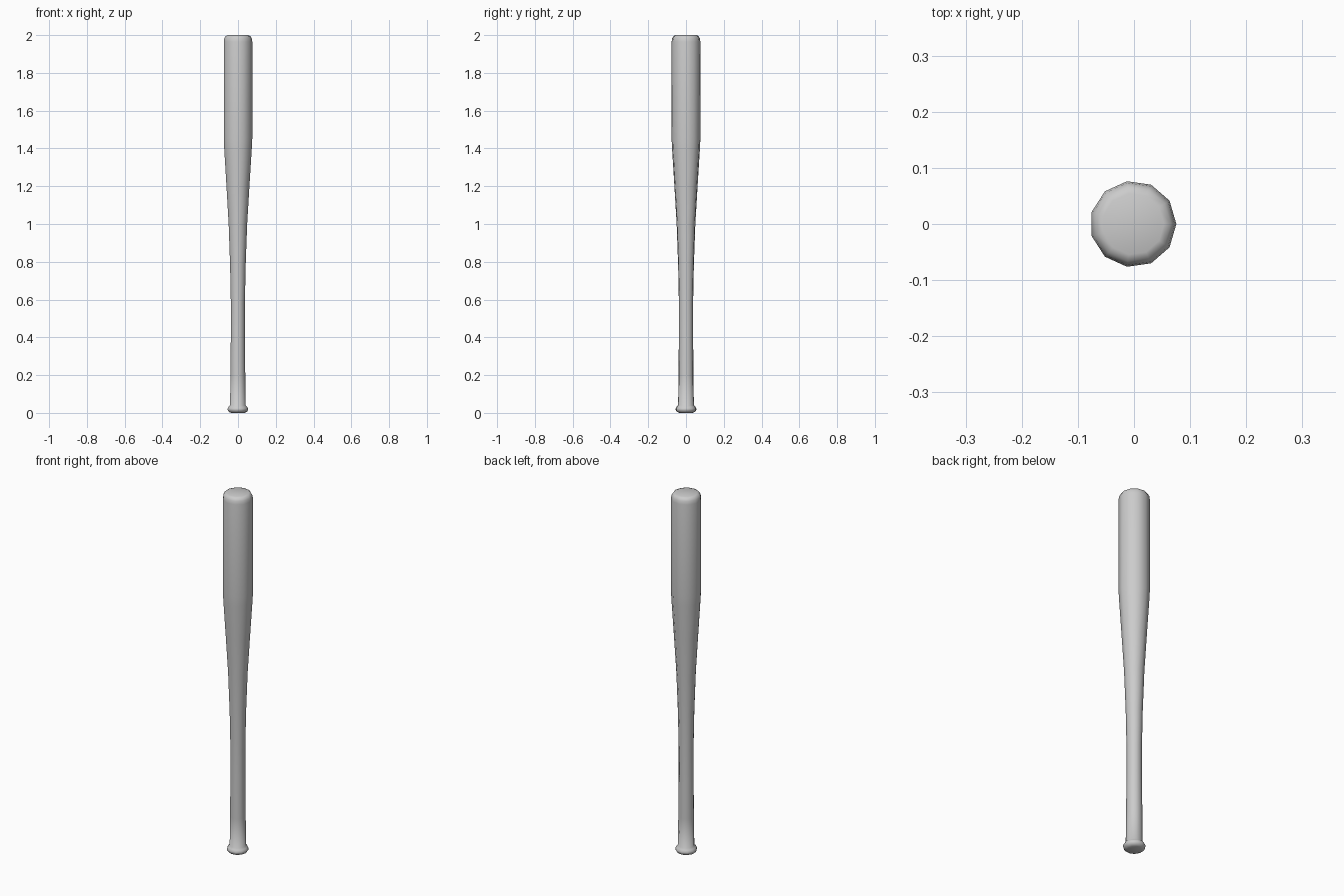
import bpy, bmesh, math

if "Cube" in bpy.data.objects:
    bpy.data.objects.remove(bpy.data.objects["Cube"])

SIDES = 11
OFFSET_X = -0.0015  # an odd-sided ring is not symmetric in x

# bat outline from knob to barrel end: (radius, height)
profile = [
    (0.036, 0.0), (0.048, 0.005), (0.055, 0.015), (0.055, 0.022),
    (0.050, 0.032), (0.042, 0.040),
    (0.040, 0.20), (0.038, 0.42), (0.038, 0.58), (0.042, 0.78),
    (0.050, 1.0), (0.062, 1.2), (0.0745, 1.4), (0.077, 1.45),
    (0.077, 1.965), (0.074, 1.983), (0.067, 1.995), (0.055, 2.0),
]

bm = bmesh.new()
rings = []
for r, z in profile:
    ring = []
    for i in range(SIDES):
        a = 2 * math.pi * i / SIDES
        ring.append(bm.verts.new((r * math.cos(a) + OFFSET_X, r * math.sin(a), z)))
    rings.append(ring)

# side walls
for low, high in zip(rings, rings[1:]):
    for i in range(SIDES):
        j = (i + 1) % SIDES
        bm.faces.new((low[i], low[j], high[j], high[i]))

# end caps
bm.faces.new(rings[0][::-1])
bm.faces.new(rings[-1])

mesh = bpy.data.meshes.new("bat")
bm.to_mesh(mesh)
bm.free()
bat = bpy.data.objects.new("bat", mesh)
bpy.context.collection.objects.link(bat)
bpy.context.view_layer.objects.active = bat
bat.select_set(True)
bpy.ops.object.shade_smooth_by_angle(angle=math.radians(50))
